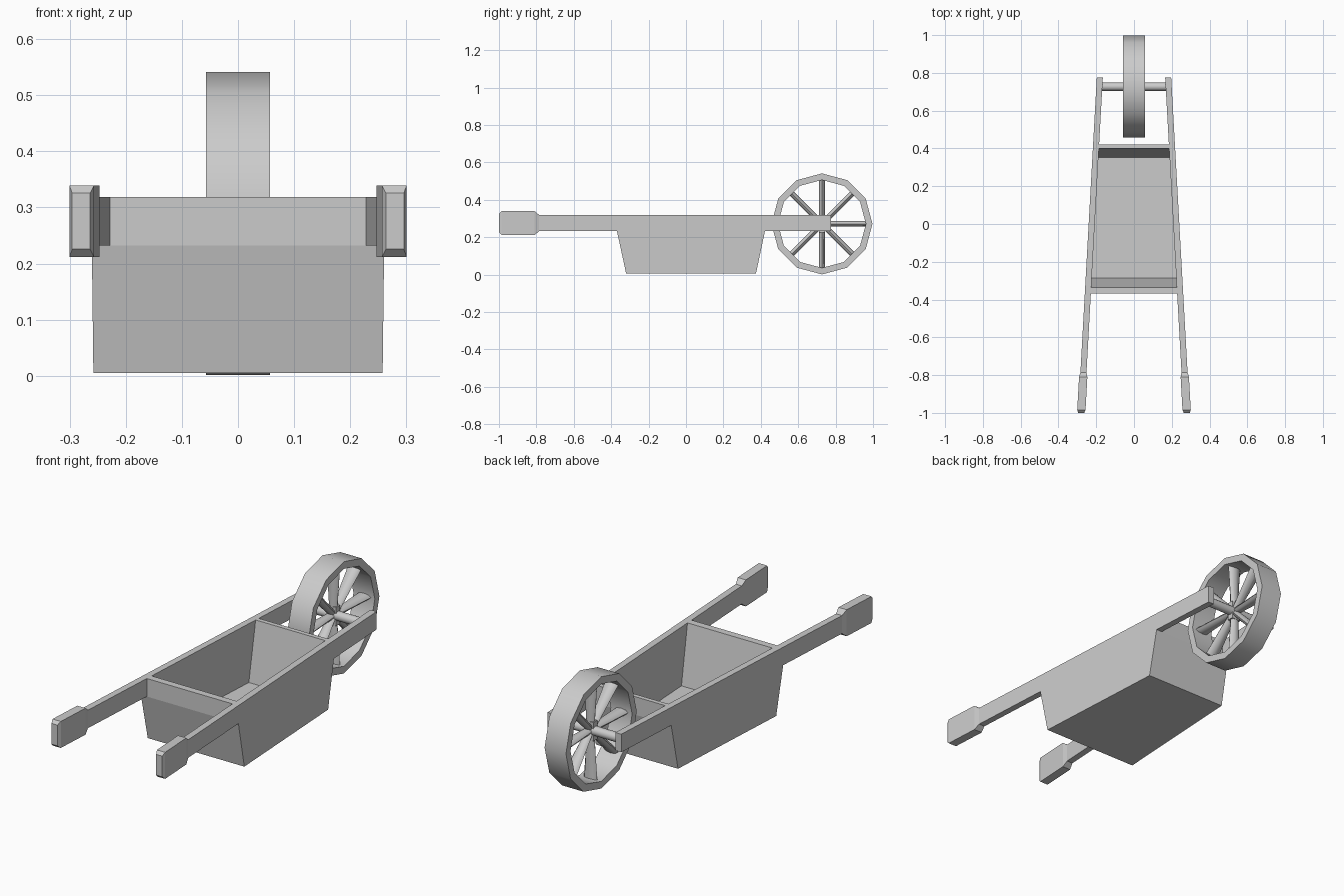
import bpy, bmesh, math
from mathutils import Matrix

if "Cube" in bpy.data.objects:
    bpy.data.objects.remove(bpy.data.objects["Cube"])

T = 0.032                      # rail thickness
WY, WZ, R = 0.727, 0.271, 0.27  # wheel centre and radius


def outer_x(y):
    """Outer face of the converging rails."""
    return 0.24 - 0.0555 * y


def finish(name, bm, smooth=False):
    bmesh.ops.recalc_face_normals(bm, faces=bm.faces[:])
    me = bpy.data.meshes.new(name)
    bm.to_mesh(me)
    bm.free()
    ob = bpy.data.objects.new(name, me)
    bpy.context.collection.objects.link(ob)
    if smooth:
        bpy.context.view_layer.objects.active = ob
        ob.select_set(True)
        bpy.ops.object.shade_smooth_by_angle(angle=math.radians(50))
        ob.select_set(False)
    return ob


def loft(bm, rings, closed=False):
    """Bridge point rings; cap the ends or close into a loop."""
    rv = [[bm.verts.new(p) for p in r] for r in rings]
    n = len(rv[0])
    pairs = list(zip(rv, rv[1:])) + ([(rv[-1], rv[0])] if closed else [])
    for a, b in pairs:
        for i in range(n):
            j = (i + 1) % n
            bm.faces.new((a[i], a[j], b[j], b[i]))
    if not closed:
        bm.faces.new(rv[0])
        bm.faces.new(rv[-1])


def mirror_x(ob):
    ob.modifiers.new("Mirror", 'MIRROR')


# Side panel: rail and tub side in one slanted board
side = [(-0.79, 0.232), (-0.369, 0.232), (-0.32, 0.005), (0.374, 0.005),
        (0.422, 0.232), (0.775, 0.232), (0.775, 0.319), (-0.79, 0.319)]
bm = bmesh.new()
loft(bm, [[(outer_x(y) - t, y, z) for y, z in side] for t in (0, T)])
mirror_x(finish("side_rail", bm))

# Tub: U-shaped floor and end walls between the side panels
tub = [(-0.369, 0.319), (-0.369, 0.232), (-0.32, 0.005), (0.374, 0.005),
       (0.422, 0.232), (0.422, 0.319), (0.4, 0.319), (0.352, 0.035),
       (-0.285, 0.035), (-0.335, 0.319)]
bm = bmesh.new()
loft(bm, [[(s * (outer_x(y) - T), y, z) for y, z in tub] for s in (-1, 1)])
finish("tub", bm)

# Grips: chamfered blocks on the rail ends
bm = bmesh.new()
rings = []
for y, hx, hz in ((-1, 0.016, 0.05), (-0.985, 0.022, 0.064),
                  (-0.81, 0.022, 0.064), (-0.785, 0.016, 0.0435)):
    cx = outer_x(y) - T / 2
    rings.append([(cx + a * hx, y, 0.2755 + b * hz)
                  for a, b in ((-1, -1), (1, -1), (1, 1), (-1, 1))])
loft(bm, rings)
mirror_x(finish("grip", bm))

# Tyre: twelve-sided ring
section = [(-0.057, R), (0.057, R), (0.057, R - 0.035), (-0.057, R - 0.035)]
bm = bmesh.new()
loft(bm, [[(x, WY + r * math.cos(a), WZ + r * math.sin(a)) for x, r in section]
          for a in (k * math.pi / 6 for k in range(12))], closed=True)
finish("tyre", bm, smooth=True)

# Spokes: eight oval rods widening toward the rim
bm = bmesh.new()
for k in range(8):
    a = k * math.pi / 4
    ca, sa = math.cos(a), math.sin(a)
    rings = []
    for r, hx in ((0.0, 0.018), (R - 0.03, 0.036)):
        ring = []
        for i in range(8):
            t = i * math.pi / 4
            w = 0.015 * math.sin(t)
            ring.append((hx * math.cos(t), WY + r * ca - w * sa, WZ + r * sa + w * ca))
        rings.append(ring)
    loft(bm, rings)
finish("spokes", bm, smooth=True)

# Hub block
bm = bmesh.new()
bmesh.ops.create_cube(bm, size=1, matrix=Matrix.Translation((0, WY, WZ))
                      @ Matrix.Diagonal((0.05, 0.03, 0.09, 1)))
finish("hub", bm)

# Axle between the rails
bm = bmesh.new()
bmesh.ops.create_cone(bm, cap_ends=True, segments=12, radius1=0.022, radius2=0.022,
                      depth=0.35, matrix=Matrix.Translation((0, WY, WZ))
                      @ Matrix.Rotation(math.pi / 2, 4, 'Y'))
finish("axle", bm, smooth=True)
